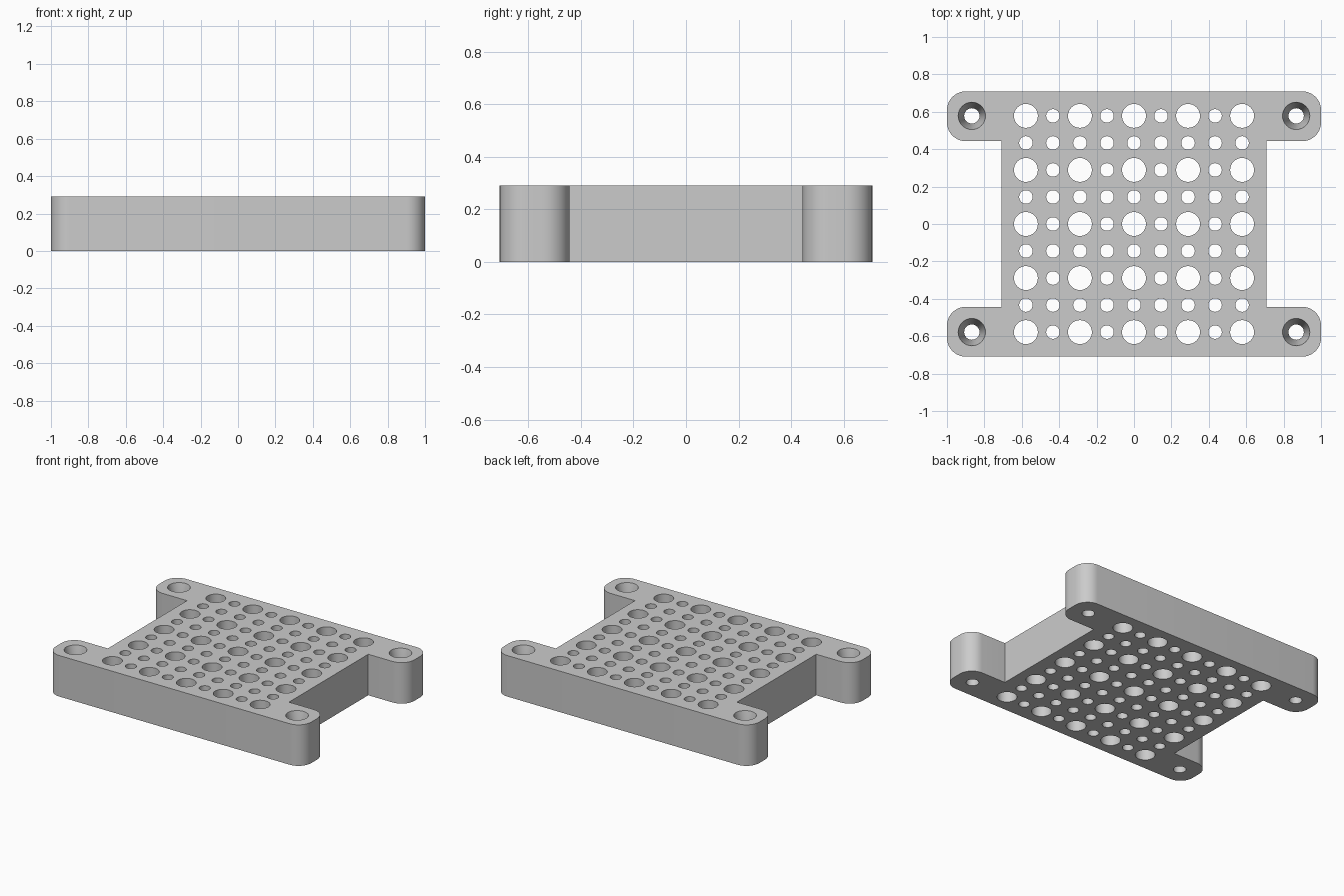
import bpy, bmesh
from math import sin, cos, pi, radians

cube = bpy.data.objects.get("Cube")
if cube:
    bpy.data.objects.remove(cube, do_unlink=True)

HEIGHT = 0.29
PITCH = 0.1445
HALF_DEPTH = 0.709
WAIST = 0.709
EAR_INNER = 0.443
FILLET = 0.1


def arc(cx, cy, r, start, end, steps):
    angles = [radians(start + (end - start) * i / steps) for i in range(steps + 1)]
    return [(cx + r * cos(a), cy + r * sin(a)) for a in angles]


def circle(cx, cy, r, sides=32):
    return arc(cx, cy, r, 0, 360, sides)[:-1]


def add_wall(bm, profile):
    """Stack closed rings of (points, z), skin them, return bottom and top edges."""
    rings = [[bm.verts.new((x, y, z)) for x, y in pts] for pts, z in profile]
    n = len(rings[0])
    for low, high in zip(rings, rings[1:]):
        for i in range(n):
            j = (i + 1) % n
            bm.faces.new((low[i], low[j], high[j], high[i]))
    return [[bm.edges.get((r[i], r[(i + 1) % n])) for i in range(n)]
            for r in (rings[0], rings[-1])]


# Outline: one rounded ear, mirrored to the four corners
ear = [(WAIST, EAR_INNER)]
ear += arc(1 - FILLET, EAR_INNER + FILLET, FILLET, -90, 0, 10)
ear += arc(1 - FILLET, HALF_DEPTH - FILLET, FILLET, 0, 90, 10)
right_half = [(x, -y) for x, y in reversed(ear)] + ear
outline = right_half + [(-x, -y) for x, y in right_half]

bm = bmesh.new()
walls = [add_wall(bm, [(outline, 0), (outline, HEIGHT)])]

# Grid of alternating large and small through holes
for i in range(-4, 5):
    for j in range(-4, 5):
        radius = 0.064 if i % 2 == 0 and j % 2 == 0 else 0.036
        ring = circle(i * PITCH, j * PITCH, radius)
        walls.append(add_wall(bm, [(ring, 0), (ring, HEIGHT)]))

# Countersunk screw holes in the ears
for sx in (-1, 1):
    for sy in (-1, 1):
        x, y = sx * 6 * PITCH, sy * 4 * PITCH
        shaft, head = circle(x, y, 0.041), circle(x, y, 0.073)
        walls.append(add_wall(bm, [(shaft, 0), (shaft, 0.15), (head, HEIGHT)]))

# Bottom and top faces, filled around the holes
for side in (0, 1):
    edges = [e for wall in walls for e in wall[side]]
    bmesh.ops.triangle_fill(bm, edges=edges, use_beauty=True,
                            normal=(0, 0, 1 if side else -1))
bmesh.ops.recalc_face_normals(bm, faces=bm.faces[:])

mesh = bpy.data.meshes.new("perforated_plate")
bm.to_mesh(mesh)
bm.free()
plate = bpy.data.objects.new("perforated_plate", mesh)
bpy.context.collection.objects.link(plate)

# Material
grey = bpy.data.materials.new("light_grey")
grey.use_nodes = True
color = (0.6, 0.6, 0.6, 1)
grey.diffuse_color = color
grey.node_tree.nodes["Principled BSDF"].inputs["Base Color"].default_value = color
mesh.materials.append(grey)

# Smooth curved walls, keep the rims sharp
bpy.ops.object.select_all(action='DESELECT')
plate.select_set(True)
bpy.context.view_layer.objects.active = plate
bpy.ops.object.shade_smooth_by_angle(angle=radians(30))
